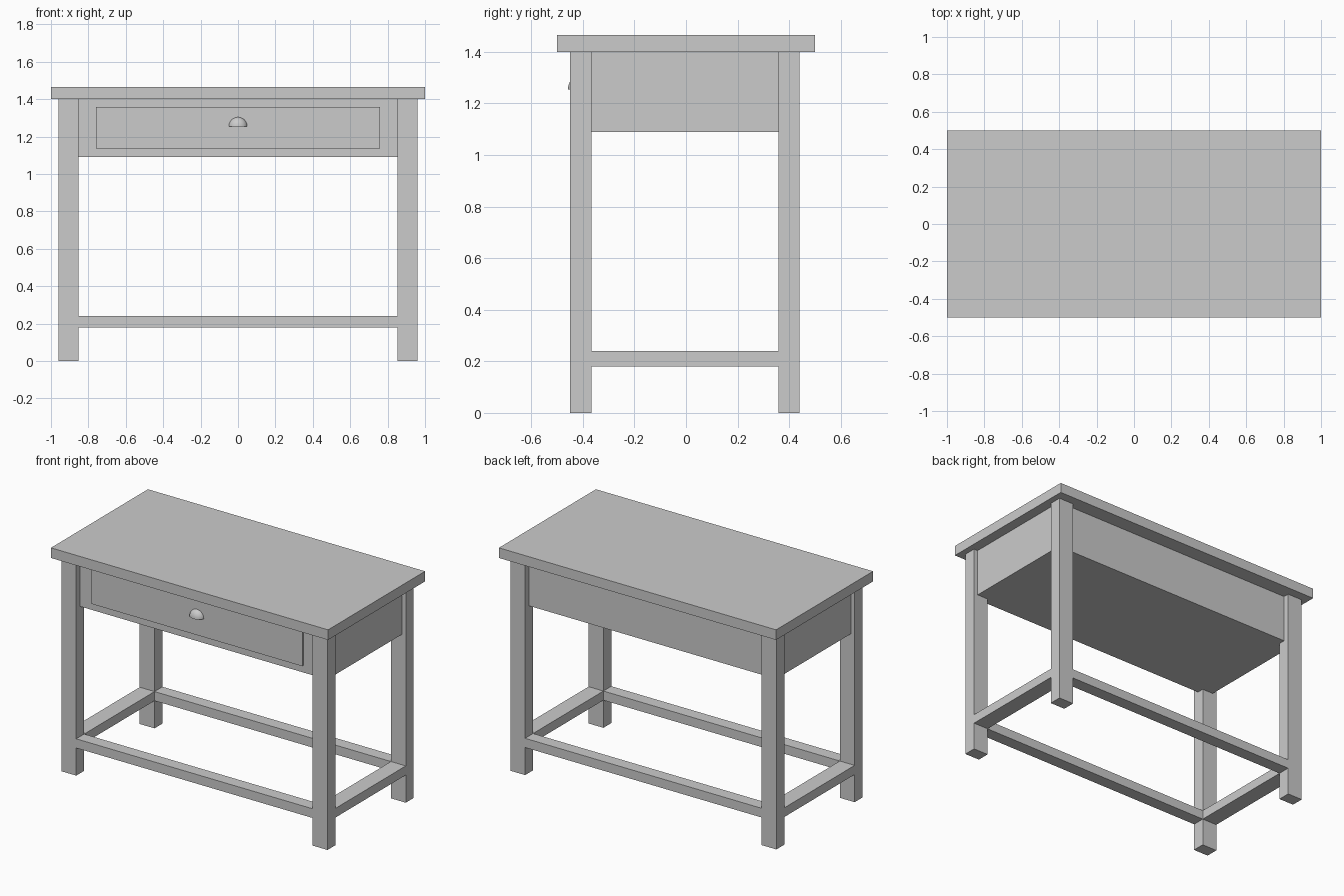
import bpy, bmesh
from mathutils import Vector

if "Cube" in bpy.data.objects:
    bpy.data.objects.remove(bpy.data.objects["Cube"])


def finish(name, bm):
    bmesh.ops.recalc_face_normals(bm, faces=bm.faces)
    mesh = bpy.data.meshes.new(name)
    bm.to_mesh(mesh)
    bm.free()
    obj = bpy.data.objects.new(name, mesh)
    bpy.context.collection.objects.link(obj)
    return obj


def box(name, x, y, z):
    """Box spanning the (min, max) ranges x, y and z."""
    bm = bmesh.new()
    bmesh.ops.create_cube(bm, size=1)
    for v in bm.verts:
        v.co = Vector([r[0] if c < 0 else r[1] for c, r in zip(v.co, (x, y, z))])
    return finish(name, bm)


# Table top and the closed body beneath it
box("table_top", (-1, 1), (-0.5, 0.5), (1.40, 1.466))
box("drawer_case", (-0.932, 0.932), (-0.412, 0.402), (1.09, 1.40))

# Drawer front, slightly proud of the case
box("drawer_front", (-0.76, 0.76), (-0.423, -0.40), (1.135, 1.357))

# Legs
sides_x = {"left": (-0.96, -0.853), "right": (0.853, 0.96)}
sides_y = {"front": (-0.449, -0.367), "back": (0.358, 0.44)}
for nx, x in sides_x.items():
    for ny, y in sides_y.items():
        box(f"{ny}_{nx}_leg", x, y, (0, 1.40))

# Stretchers flush with the legs
rail_z = (0.18, 0.24)
for ny, y in sides_y.items():
    box(f"{ny}_stretcher", (-0.853, 0.853), y, rail_z)
for nx, x in sides_x.items():
    box(f"{nx}_stretcher", x, (-0.367, 0.358), rail_z)

# Cup-shaped drawer pull: a quarter sphere
bm = bmesh.new()
bmesh.ops.create_uvsphere(bm, u_segments=32, v_segments=16, radius=0.05)
for normal in ((0, 0, -1), (0, 1, 0)):
    geom = bm.verts[:] + bm.edges[:] + bm.faces[:]
    bmesh.ops.bisect_plane(bm, geom=geom, plane_co=(0, 0, 0), plane_no=normal,
                           dist=1e-5, clear_outer=True)
    bmesh.ops.holes_fill(bm, edges=[e for e in bm.edges if e.is_boundary])
bmesh.ops.scale(bm, vec=(1, 0.8, 1), verts=bm.verts)
bmesh.ops.translate(bm, vec=(0, -0.418, 1.254), verts=bm.verts)
pull = finish("drawer_pull", bm)
bpy.context.view_layer.objects.active = pull
pull.select_set(True)
bpy.ops.object.shade_smooth_by_angle()
